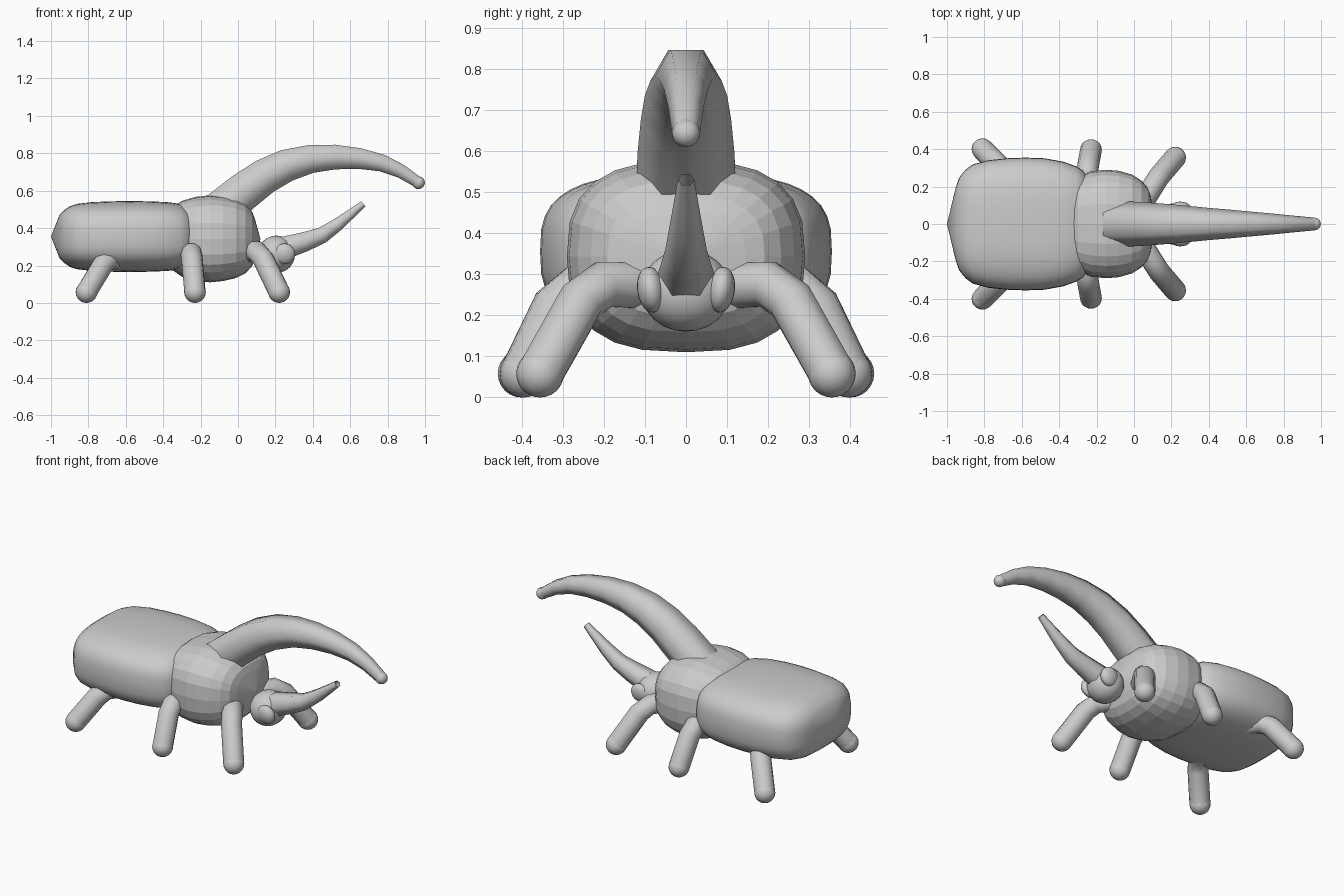
import bpy, bmesh, math
from mathutils import Vector

if "Cube" in bpy.data.objects:
    bpy.data.objects.remove(bpy.data.objects["Cube"])


def skin(bm, rings, closed=False):
    """Join successive rings of vertices with quads."""
    n = len(rings[0])
    for a, b in zip(rings, rings[1:]):
        for i in range(n):
            j = (i + 1) % n
            bm.faces.new((a[i], a[j], b[j], b[i]))


def finish(name, bm, smooth=True):
    bmesh.ops.recalc_face_normals(bm, faces=bm.faces)
    me = bpy.data.meshes.new(name)
    bm.to_mesh(me)
    bm.free()
    for p in me.polygons:
        p.use_smooth = smooth
    ob = bpy.data.objects.new(name, me)
    bpy.context.collection.objects.link(ob)
    return ob


def shell(name, tips, stations, cz, hy, hz, power, sides, smooth):
    """Loft superellipse sections along x, with a point at each end."""
    bm = bmesh.new()
    rings = []
    for x, sy, sz in stations:
        ring = []
        for i in range(sides):
            t = 2 * math.pi * i / sides
            c, s = math.cos(t), math.sin(t)
            y = math.copysign(abs(c) ** (2 / power), c) * hy * sy
            z = math.copysign(abs(s) ** (2 / power), s) * hz * sz
            ring.append(bm.verts.new((x, y, cz + z)))
        rings.append(ring)
    skin(bm, rings)
    for x, ring in zip(tips, (rings[0], rings[-1])):
        tip = bm.verts.new((x, 0, cz))
        for i in range(sides):
            bm.faces.new((ring[i], ring[(i + 1) % sides], tip))
    return finish(name, bm, smooth)


def tube(name, points, sides, ball=False):
    """Sweep a tapering polygon along (x, y, z, radius) points."""
    bm = bmesh.new()
    pos = [Vector(p[:3]) for p in points]
    rings = []
    for k, p in enumerate(pos):
        tangent = (pos[min(k + 1, len(pos) - 1)] - pos[max(k - 1, 0)]).normalized()
        ref = Vector((0, 0, 1)) if abs(tangent.z) < 0.95 else Vector((1, 0, 0))
        side = ref.cross(tangent).normalized()
        up = tangent.cross(side)
        r = points[k][3]
        rings.append([bm.verts.new(p + r * (math.cos(2 * math.pi * i / sides) * side
                                            + math.sin(2 * math.pi * i / sides) * up))
                      for i in range(sides)])
    skin(bm, rings)
    ob = finish(name, bm)
    if ball:
        ellipsoid(name + "_tip", points[-1][:3], (points[-1][3],) * 3)
    return ob


def ellipsoid(name, loc, scale, rot=0):
    bpy.ops.mesh.primitive_uv_sphere_add(segments=20, ring_count=12, location=loc,
                                         rotation=(rot, 0, 0))
    ob = bpy.context.object
    ob.name = name
    ob.scale = scale
    bpy.ops.object.shade_smooth()
    return ob


# Abdomen with wing cases
shell("abdomen", (-1.0, -0.22),
      [(-0.955, .53, .60), (-0.935, .70, .72), (-0.90, .82, .85), (-0.86, .90, .92),
       (-0.78, .96, .97), (-0.68, .99, .99), (-0.58, 1, 1), (-0.48, .99, .99),
       (-0.38, .94, .97), (-0.31, .87, .92), (-0.27, .80, .82), (-0.245, .68, .60)],
      0.355, 0.355, 0.19, 3.0, 40, True)

# Thorax, faceted
shell("thorax", (-0.41, 0.12),
      [(-0.38, .50, .50), (-0.35, .72, .72), (-0.30, .87, .87), (-0.23, .97, .96),
       (-0.15, 1, 1), (-0.08, .98, .97), (-0.01, .91, .90), (0.04, .80, .79),
       (0.075, .66, .63), (0.09, .50, .46)],
      0.343, 0.29, 0.233, 2.7, 24, False)

# Head and eyes
ellipsoid("head", (0.205, 0, 0.26), (0.10, 0.11, 0.10))
for s in (-1, 1):
    ellipsoid("eye", (0.248, s * 0.085, 0.262), (0.057, 0.034, 0.056), -s * 0.15)

# Upper horn, ending in a ball
tube("upper_horn",
     [(-0.10, 0, .49, .122), (0.03, 0, .595, .118), (0.14, 0, .675, .11),
      (0.26, 0, .735, .10), (0.39, 0, .77, .087), (0.52, 0, .78, .076),
      (0.65, 0, .772, .064), (0.77, 0, .748, .053), (0.87, 0, .705, .043),
      (0.965, 0, .643, .034)], 6, True)

# Lower horn, open at the end
tube("lower_horn",
     [(0.17, 0, .255, .075), (0.26, 0, .298, .070), (0.36, 0, .328, .060),
      (0.45, 0, .362, .050), (0.53, 0, .417, .040), (0.60, 0, .473, .030),
      (0.67, 0, .53, .020)], 6)

# Three pairs of legs
legs = {
    "front_leg": [(0.05, .12, .272), (0.10, .20, .275), (0.135, .255, .235), (0.22, .355, .058)],
    "middle_leg": [(-0.25, .20, .265), (-0.25, .27, .265), (-0.245, .315, .225), (-0.23, .395, .058)],
    "back_leg": [(-0.64, .20, .235), (-0.69, .27, .235), (-0.725, .315, .20), (-0.81, .40, .058)],
}
for name, path in legs.items():
    for s in (-1, 1):
        tube(name, [(x, s * y, z, 0.058) for x, y, z in path], 10, True)
